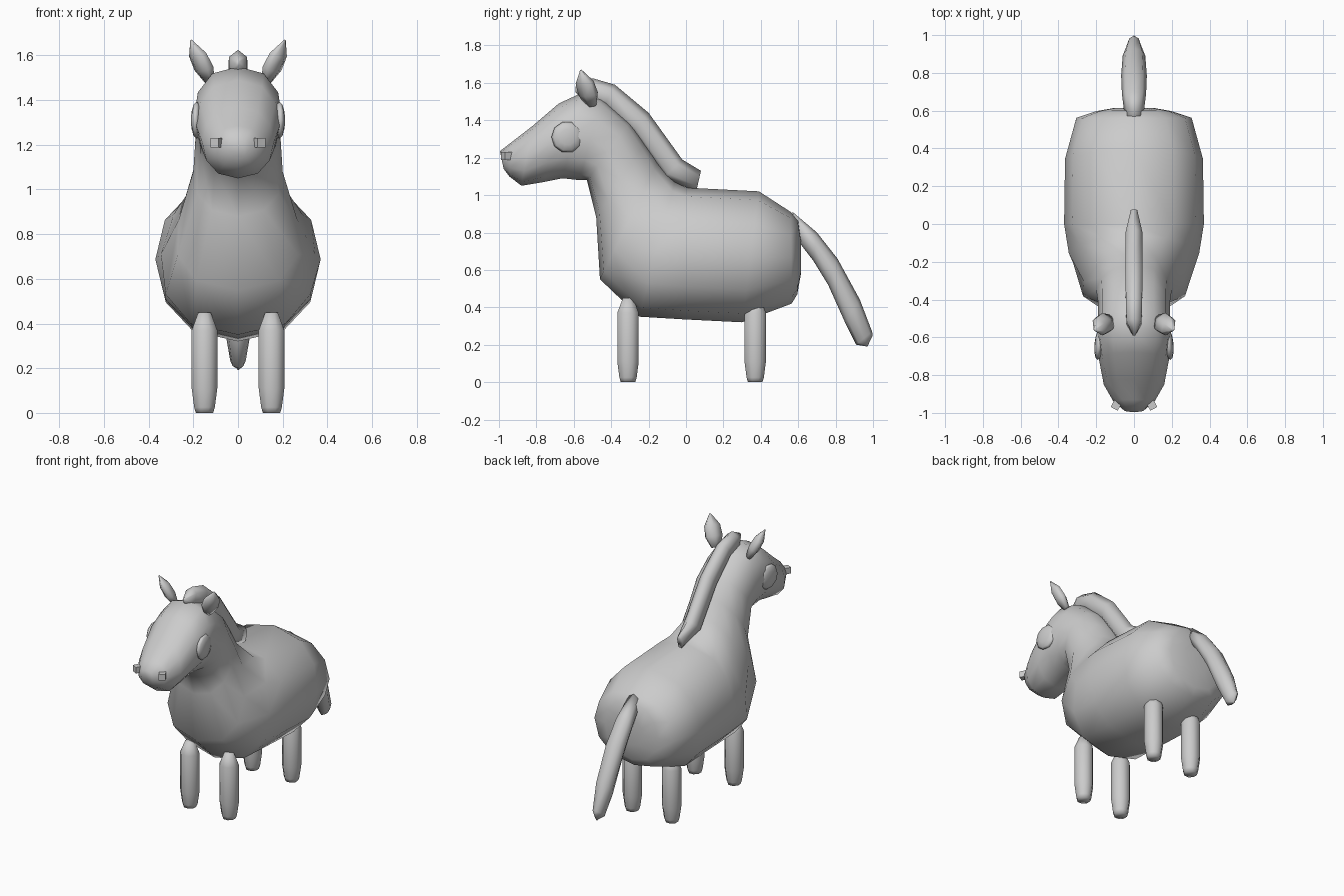
import bpy, bmesh, math
from mathutils import Matrix, Vector

if "Cube" in bpy.data.objects:
    bpy.data.objects.remove(bpy.data.objects["Cube"])

grey = bpy.data.materials.new("plain grey")
grey.use_nodes = True
COLOUR = (0.6, 0.6, 0.6, 1)
grey.diffuse_color = COLOUR
grey.node_tree.nodes["Principled BSDF"].inputs["Base Color"].default_value = COLOUR


def finish(name, bm, smooth=True):
    bmesh.ops.recalc_face_normals(bm, faces=bm.faces)
    for f in bm.faces:
        f.smooth = smooth
    me = bpy.data.meshes.new(name)
    bm.to_mesh(me)
    bm.free()
    me.materials.append(grey)
    ob = bpy.data.objects.new(name, me)
    bpy.context.collection.objects.link(ob)
    return ob


def bridge(bm, rings):
    """Skin consecutive vertex rings and close both ends."""
    n = len(rings[0])
    for a, b in zip(rings, rings[1:]):
        for i in range(n):
            j = (i + 1) % n
            bm.faces.new((a[i], a[j], b[j], b[i]))
    bm.faces.new(rings[0])
    bm.faces.new(rings[-1])


def side_loft(name, sections, sides, power=1.0):
    """Sections: top (y, z), bottom (y, z), half width, pear shape."""
    bm = bmesh.new()
    rings = []
    for top, low, half, pear in sections:
        t, b = Vector((0, *top)), Vector((0, *low))
        mid, up = (t + b) / 2, (t - b) / 2
        ring = []
        for i in range(sides):
            a = math.tau * i / sides
            s, c = math.sin(a), math.cos(a)
            x = half * math.copysign(abs(s) ** power, s) * (1 - pear * c)
            ring.append(bm.verts.new(mid + up * c + Vector((x, 0, 0))))
        rings.append(ring)
    bridge(bm, rings)
    return finish(name, bm)


def turned(name, profile, sides, matrix):
    """Profile: (height, radius) pairs turned about the local z axis."""
    bm = bmesh.new()
    rings = [[bm.verts.new((r * math.cos(math.tau * (i + .5) / sides),
                            r * math.sin(math.tau * (i + .5) / sides), z))
              for i in range(sides)] for z, r in profile]
    bridge(bm, rings)
    bm.transform(matrix)
    return finish(name, bm)


# Body, neck and head in one skin, from rump to muzzle
side_loft("body", [
    ((.615, .76), (.615, .58), .10, 0),
    ((.60, .87), (.595, .47), .20, 0),
    ((.56, .91), (.565, .42), .305, 0),
    ((.39, 1.02), (.30, .32), .365, 0),
    ((0, 1.04), (0, .335), .37, 0),
    ((-.06, 1.07), (-.25, .35), .345, .12),
    ((-.15, 1.18), (-.46, .55), .265, .3),
    ((-.22, 1.28), (-.48, .88), .20, .05),
    ((-.30, 1.39), (-.53, 1.08), .19, 0),
    ((-.45, 1.52), (-.57, 1.08), .19, 0),
    ((-.55, 1.55), (-.66, 1.09), .198, -.05),
    ((-.68, 1.49), (-.76, 1.07), .185, -.05),
    ((-.82, 1.37), (-.88, 1.05), .16, 0),
    ((-.93, 1.285), (-.945, 1.10), .11, 0),
    ((-.995, 1.235), (-.975, 1.14), .055, 0)], 12, .85)

# Mane along the neck
side_loft("mane", [
    ((-.59, 1.58), (-.59, 1.55), .008, 0),
    ((-.50, 1.625), (-.54, 1.50), .046, 0),
    ((-.38, 1.59), (-.44, 1.47), .05, 0),
    ((-.20, 1.44), (-.29, 1.33), .052, 0),
    ((-.02, 1.19), (-.12, 1.09), .052, 0),
    ((.08, 1.13), (.055, 1.02), .02, 0)], 6)

# Drooping tail
side_loft("tail", [
    ((.57, .91), (.58, .78), .05, 0),
    ((.70, .80), (.68, .65), .064, 0),
    ((.81, .66), (.76, .52), .068, 0),
    ((.93, .44), (.85, .32), .06, 0),
    ((.995, .27), (.91, .20), .035, 0),
    ((.998, .25), (.97, .19), .008, 0)], 8)

# Legs, ears, eyes and nostrils on both sides
LEG = [(0, .042), (.025, .05), (.11, .062), (.37, .062), (.45, .03)]
EAR = [(0, .025), (.07, .048), (.14, .044), (.215, .004)]
for side, sx in (("left", 1), ("right", -1)):
    for end, y in (("front", -.31), ("back", .37)):
        turned(f"{end}_{side}_leg", LEG, 8, Matrix.Translation((.15 * sx, y, 0)))

    tilt = Vector((.09 * sx, -.06, .2)).to_track_quat('Z', 'Y').to_matrix().to_4x4()
    turned(f"{side}_ear", EAR, 6, Matrix.Translation((.125 * sx, -.505, 1.48)) @ tilt
           @ Matrix.Diagonal((1.25, .75, 1, 1)))

    bm = bmesh.new()
    bmesh.ops.create_uvsphere(
        bm, u_segments=10, v_segments=6, radius=.085,
        matrix=Matrix.Translation((.184 * sx, -.635, 1.31))
        @ Matrix.Rotation(.1 * sx, 4, 'Z')
        @ Matrix.Diagonal((.3, 1, 1, 1)) @ Matrix.Rotation(math.pi / 2, 4, 'Y'))
    finish(f"{side}_eye", bm)

    bm = bmesh.new()
    bmesh.ops.create_cube(bm, size=.042, matrix=Matrix.Translation((.095 * sx, -.96, 1.21))
                          @ Matrix.Rotation(.5 * sx, 4, 'Z'))
    finish(f"{side}_nostril", bm, False)
